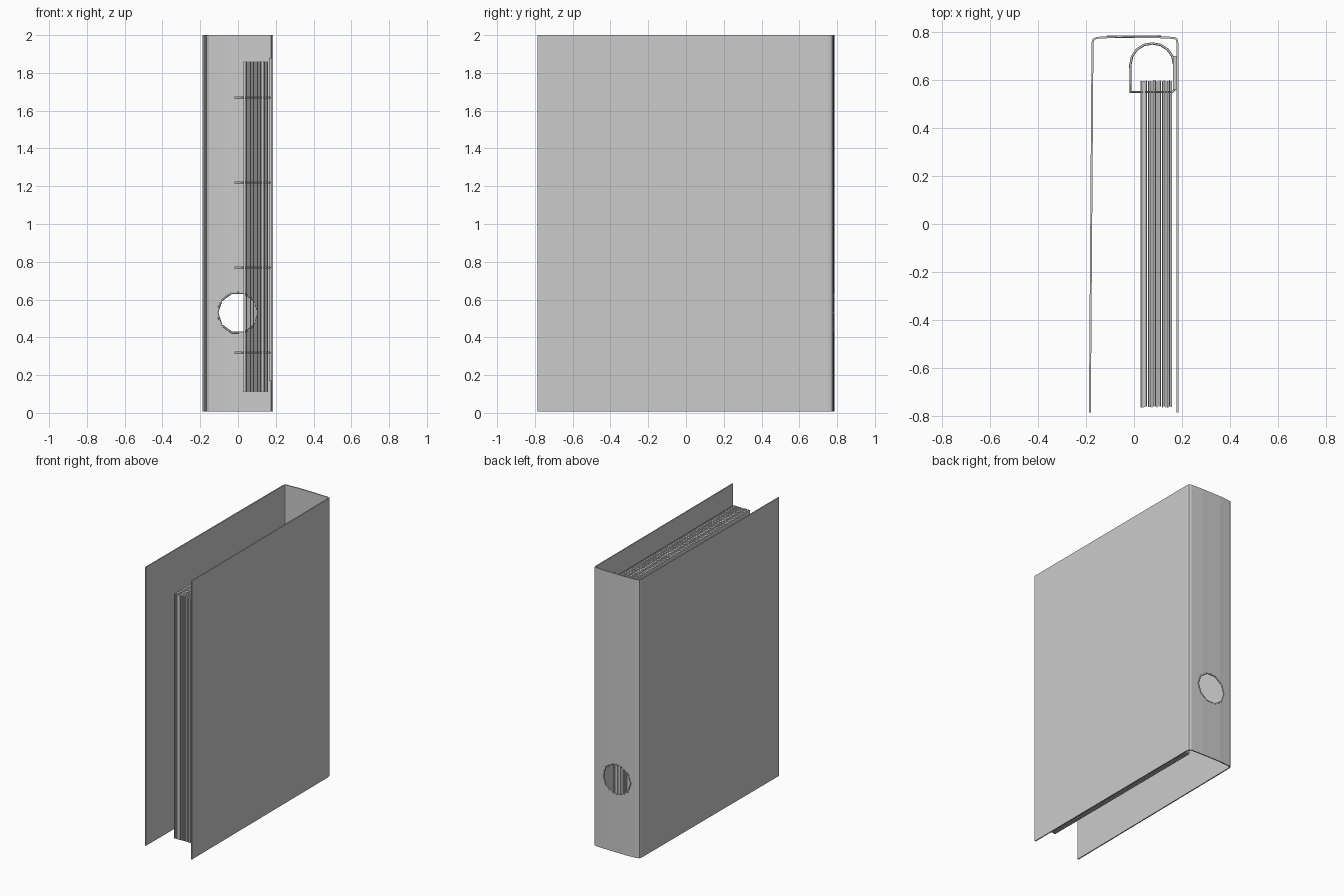
import bpy, bmesh, math, random
from mathutils import Vector

random.seed(4)
cube = bpy.data.objects.get("Cube")
if cube:
    bpy.data.objects.remove(cube, do_unlink=True)

grey = bpy.data.materials.new("plain grey")
grey.use_nodes = True
grey.diffuse_color = (0.6, 0.6, 0.6, 1)
grey.node_tree.nodes["Principled BSDF"].inputs["Base Color"].default_value = (0.6, 0.6, 0.6, 1)


def box(name, low, high):
    low, high = Vector(low), Vector(high)
    bpy.ops.mesh.primitive_cube_add(size=1, location=(low + high) / 2)
    ob = bpy.context.object
    ob.name = name
    ob.scale = high - low
    ob.data.materials.append(grey)
    return ob


def make_mesh(name, bm):
    mesh = bpy.data.meshes.new(name)
    bm.to_mesh(mesh)
    bm.free()
    ob = bpy.data.objects.new(name, mesh)
    bpy.context.collection.objects.link(ob)
    mesh.materials.append(grey)
    return ob


# Folded cover: centre line swept upwards, then thickened
path = [(-0.184, -0.785), (-0.173, 0.755), (-0.169, 0.769), (-0.155, 0.776),
        (-0.07, 0.781), (0.07, 0.78), (0.165, 0.776), (0.177, 0.771),
        (0.181, 0.755), (0.181, -0.785)]
bm = bmesh.new()
columns = [[bm.verts.new((x, y, z)) for z in (0.008, 2.0)] for x, y in path]
for a, b in zip(columns, columns[1:]):
    bm.faces.new((a[0], a[1], b[1], b[0]))
cover = make_mesh("cover", bm)
solid = cover.modifiers.new("thickness", "SOLIDIFY")
solid.thickness = 0.008
solid.offset = 0
solid.use_even_offset = True

# Finger hole through the spine
hole = (0, 0.78, 0.53)
bpy.ops.mesh.primitive_cylinder_add(vertices=10, radius=0.11, depth=0.2,
                                    location=hole, rotation=(math.pi / 2, 0, 0))
cutter = bpy.context.object
cutter.name = "hole_cutter"
cutter.hide_render = True
cutter.hide_viewport = True
cut = cover.modifiers.new("finger hole", "BOOLEAN")
cut.object = cutter
cut.operation = "DIFFERENCE"
cut.solver = "EXACT"

# Slim rim around the finger hole
bpy.ops.mesh.primitive_torus_add(major_segments=10, minor_segments=6,
                                 major_radius=0.11, minor_radius=0.006,
                                 location=hole, rotation=(math.pi / 2, 0, 0))
rim = bpy.context.object
rim.name = "hole_rim"
rim.data.materials.append(grey)

# Metal strip that carries the rings
box("ring_plate", (0.163, 0.56, 0.17), (0.177, 0.7, 1.88))

# Four D-shaped rings
outline = [(0.168, 0.56), (0.16, 0.55), (-0.015, 0.55), (-0.015, 0.665)]
for i in range(1, 9):
    t = math.pi * (1 - i / 8)
    outline.append((0.076 + 0.091 * math.cos(t), 0.665 + 0.088 * math.sin(t)))
for i in range(4):
    curve = bpy.data.curves.new("ring", "CURVE")
    curve.dimensions = "3D"
    curve.bevel_depth = 0.005
    curve.bevel_resolution = 1
    spline = curve.splines.new("POLY")
    spline.points.add(len(outline) - 1)
    for p, (x, y) in zip(spline.points, outline):
        p.co = (x, y, 0.32 + 0.45 * i, 1)
    spline.use_cyclic_u = True
    curve.materials.append(grey)
    ob = bpy.data.objects.new(f"ring_{i + 1}", curve)
    bpy.context.collection.objects.link(ob)

# Stack of loose sheets
count = 18
step = 0.132 / count
for i in range(count):
    x = 0.028 + i * step
    gap = random.uniform(0.001, 0.003)
    slip = random.uniform(0, 0.005)
    box(f"sheet_{i + 1}", (x, -0.765 + slip, 0.11), (x + step - gap, 0.595 + slip, 1.86))
